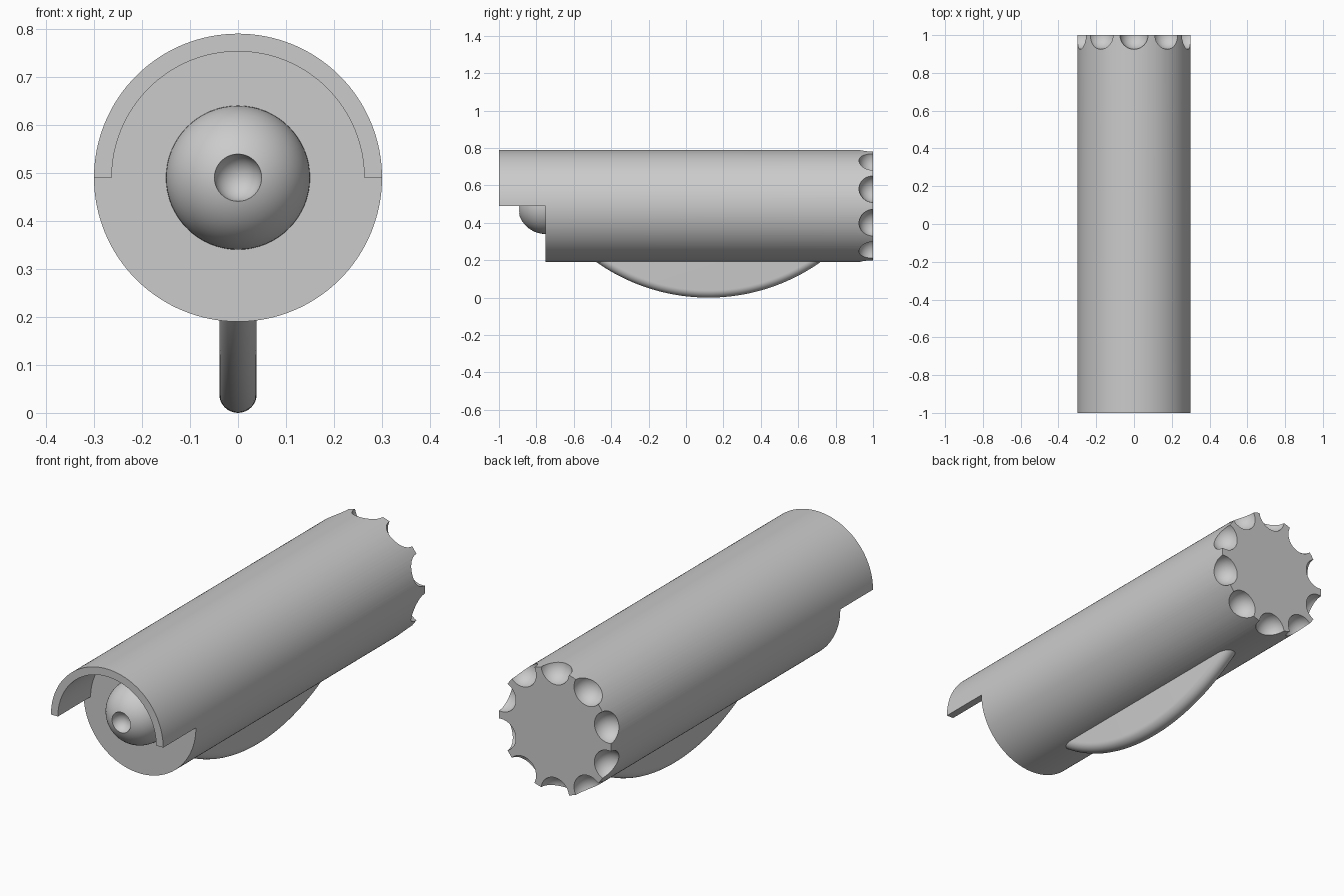
import bpy, bmesh
from math import sin, cos, pi, radians
from mathutils import Matrix

if "Cube" in bpy.data.objects:
    bpy.data.objects.remove(bpy.data.objects["Cube"])

AXIS_Z, RADIUS = 0.49, 0.3
FRONT, BODY_FRONT, BACK = -1.0, -0.75, 1.0

grey = bpy.data.materials.new("plain grey")
grey.use_nodes = True
grey.diffuse_color = (0.6, 0.6, 0.6, 1)
grey.node_tree.nodes["Principled BSDF"].inputs["Base Color"].default_value = grey.diffuse_color


def make(name, bm):
    bmesh.ops.recalc_face_normals(bm, faces=bm.faces)
    mesh = bpy.data.meshes.new(name)
    bm.to_mesh(mesh)
    bm.free()
    mesh.materials.append(grey)
    ob = bpy.data.objects.new(name, mesh)
    bpy.context.collection.objects.link(ob)
    return ob


def arc(r, start, end, steps):
    angles = [start + (end - start) * i / steps for i in range(steps + 1)]
    return [(r * cos(a), AXIS_Z + r * sin(a)) for a in angles]


def prism(name, outline, y0, y1):
    bm = bmesh.new()
    rings = [[bm.verts.new((x, y, z)) for x, z in outline] for y in (y0, y1)]
    for ring in rings:
        bm.faces.new(ring)
    n = len(outline)
    for i in range(n):
        j = (i + 1) % n
        bm.faces.new((rings[0][i], rings[0][j], rings[1][j], rings[1][i]))
    return make(name, bm)


def balls(name, centres, r, segments):
    bm = bmesh.new()
    for c in centres:
        turn = Matrix.Translation(c) @ Matrix.Rotation(pi / 2, 4, "X")
        bmesh.ops.create_uvsphere(bm, u_segments=segments, v_segments=segments // 2,
                                  radius=r, matrix=turn)
    return make(name, bm)


def activate(ob):
    bpy.ops.object.select_all(action="DESELECT")
    ob.select_set(True)
    bpy.context.view_layer.objects.active = ob


def carve(ob, cutter):
    mod = ob.modifiers.new("carve", "BOOLEAN")
    mod.operation, mod.solver, mod.object = "DIFFERENCE", "EXACT", cutter
    activate(ob)
    bpy.ops.object.modifier_apply(modifier=mod.name)
    bpy.data.objects.remove(cutter)


# Main barrel with ten scoops around the back rim
body = prism("body", arc(RADIUS, 0, 2 * pi, 128)[:-1], BODY_FRONT, BACK)
scoops = [(RADIUS * sin(i * pi / 5), BACK, AXIS_Z + RADIUS * cos(i * pi / 5)) for i in range(10)]
carve(body, balls("scoop_cutter", scoops, 0.075, 40))

# Half-round hood over the front
hood = prism("hood", arc(RADIUS, 0, pi, 64) + arc(0.263, pi, 0, 64), FRONT, BODY_FRONT)

# Domed lens with a dimple at its tip
lens = balls("lens", [(0, BODY_FRONT, AXIS_Z)], 0.15, 64)
carve(lens, balls("dimple_cutter", [(0, BODY_FRONT - 0.15, AXIS_Z)], 0.05, 40))

# Round-edged fin under the barrel: a rounded rim swept along an arc
FIN_Y, FIN_R, HALF = 0.12, 1.04, 0.039
STEPS, RIM, SPREAD = 64, 16, radians(42)
bm = bmesh.new()
rows = []
for i in range(STEPS + 1):
    a = -SPREAD + 2 * SPREAD * i / STEPS
    row = []
    for k in range(RIM + 1):
        t = -pi / 2 + pi * k / RIM
        r = FIN_R - HALF + HALF * cos(t)
        row.append(bm.verts.new((HALF * sin(t), FIN_Y + r * sin(a), FIN_R - r * cos(a))))
    rows.append(row)
for r0, r1 in zip(rows, rows[1:]):
    for k in range(RIM):
        bm.faces.new((r0[k], r0[k + 1], r1[k + 1], r1[k]))
bm.faces.new([r[0] for r in rows])
bm.faces.new([r[-1] for r in rows])
bm.faces.new(rows[0])
bm.faces.new(rows[-1])
bm.faces.new((rows[0][0], rows[0][-1], rows[-1][-1], rows[-1][0]))
fin = make("fin", bm)

for ob in (body, hood, lens, fin):
    activate(ob)
    bpy.ops.object.shade_smooth_by_angle(angle=radians(30))
